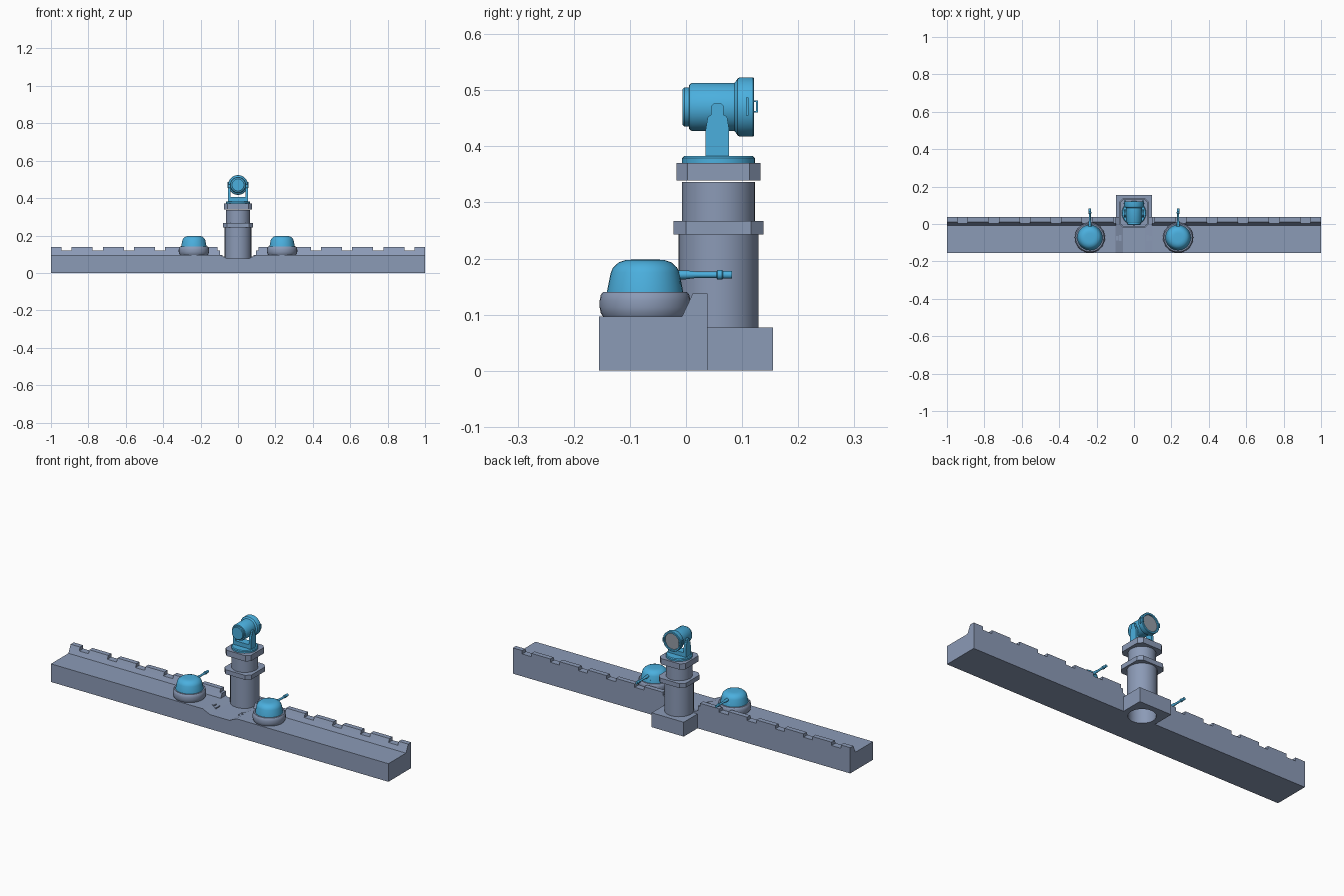
import bpy
import bmesh
import math
from mathutils import Matrix, Vector

if "Cube" in bpy.data.objects:
    bpy.data.objects.remove(bpy.data.objects["Cube"])


def material(name, color):
    m = bpy.data.materials.new(name)
    m.use_nodes = True
    m.diffuse_color = (*color, 1)
    m.node_tree.nodes["Principled BSDF"].inputs["Base Color"].default_value = (*color, 1)
    return m


STONE = material("slate grey", (0.26, 0.325, 0.47))
BLUE = material("sky blue", (0.07, 0.43, 0.73))
GLASS = material("lens grey", (0.30, 0.33, 0.38))


def finish(name, bm, mat, smooth=False):
    bmesh.ops.recalc_face_normals(bm, faces=bm.faces)
    mesh = bpy.data.meshes.new(name)
    bm.to_mesh(mesh)
    bm.free()
    mesh.materials.append(mat)
    ob = bpy.data.objects.new(name, mesh)
    bpy.context.collection.objects.link(ob)
    if smooth:
        bpy.ops.object.select_all(action="DESELECT")
        ob.select_set(True)
        bpy.context.view_layer.objects.active = ob
        bpy.ops.object.shade_smooth_by_angle(angle=math.radians(32))
    return ob


def prism(name, points, axis, lo, hi, mat):
    """Extrude an outline along x, y or z; points hold the other two axes in order."""
    def place(p, d):
        v = list(p)
        v.insert(axis, d)
        return v
    bm = bmesh.new()
    face = bm.faces.new([bm.verts.new(place(p, lo)) for p in points])
    new = bmesh.ops.extrude_face_region(bm, geom=[face])["geom"]
    offset = Vector(place((0, 0), hi - lo))
    bmesh.ops.translate(bm, vec=offset, verts=[v for v in new if isinstance(v, bmesh.types.BMVert)])
    return finish(name, bm, mat)


def box(name, x, y, z, mat):
    return prism(name, [(x[0], y[0]), (x[1], y[0]), (x[1], y[1]), (x[0], y[1])], 2, *z, mat)


def lathe(name, profile, center, mat, along_y=False, sides=32):
    """Revolve (radius, height) points and close both ends."""
    bm = bmesh.new()
    rings = [[bm.verts.new((r * math.cos(2 * math.pi * i / sides),
                            r * math.sin(2 * math.pi * i / sides), h))
              for i in range(sides)] for r, h in profile]
    for a, b in zip(rings, rings[1:]):
        for i in range(sides):
            j = (i + 1) % sides
            bm.faces.new((a[i], a[j], b[j], b[i]))
    bm.faces.new(rings[0])
    bm.faces.new(rings[-1])
    if along_y:
        bm.transform(Matrix.Rotation(-math.pi / 2, 4, "X"))
    bm.transform(Matrix.Translation(center))
    return finish(name, bm, mat, True)


def chamfered_square(half, cut, cy):
    c = half - cut
    pts = [(half, -c), (half, c), (c, half), (-c, half),
           (-half, c), (-half, -c), (-c, -half), (c, -half)]
    return [(x, y + cy) for x, y in pts]


DECK, PIT = 0.097, 0.077
TOWER_Y = 0.058

# Wall with a shallow sunken passage in the middle
half = [(1, 0), (1, DECK), (0.1, DECK), (0.058, PIT)]
wall = prism("wall", half + [(-x, z) for x, z in reversed(half)], 1, -0.155, 0.038, STONE)
tower_block = box("tower_block", (-0.095, 0.095), (-0.03, 0.155), (0, PIT), STONE)

# Parapet with merlons, and steps up from the passage
low = [(-0.007, DECK), (0.004, 0.12), (0.038, 0.12), (0.038, DECK)]
tall = [(0.004, 0.12), (0.012, 0.138), (0.038, 0.138), (0.038, 0.12)]
for side, s in (("left", 1), ("right", -1)):
    prism(f"parapet_{side}", low, 0, *sorted((s * 0.097, s)), STONE)
    for k in range(1, 7):
        a, b = k / 6 - 0.056, min(k / 6 + 0.056, 1)
        prism(f"merlon_{side}_{k}", tall, 0, *sorted((s * a, s * b)), STONE)
    for k in range(2):
        box(f"step_{side}_{k}", sorted((s * (0.066 + 0.016 * k), s * 0.1)),
            (-0.092 + 0.005 * k, -0.06 - 0.005 * k), (PIT - 0.01, 0.087 + 0.008 * k), STONE)

# Tower column, collars and hollow foot
column = lathe("tower_column", [(0.071, PIT - 0.002), (0.071, 0.245)], (0, TOWER_Y, 0), STONE)
prism("lower_collar", chamfered_square(0.08, 0.022, TOWER_Y), 2, 0.243, 0.267, STONE)
lathe("upper_column", [(0.065, 0.265), (0.065, 0.336)], (0, TOWER_Y, 0), STONE)
prism("upper_collar", chamfered_square(0.075, 0.02, TOWER_Y), 2, 0.339, 0.37, STONE)
cutter = lathe("shaft_cutter", [(0.066, -0.02), (0.066, 0.235)], (0, TOWER_Y, 0), STONE)
cutter.hide_render = True
for ob, top in ((wall, 0), (tower_block, 0), (column, 0)):
    mod = ob.modifiers.new("shaft", "BOOLEAN")
    mod.operation, mod.solver, mod.object = "DIFFERENCE", "EXACT", cutter
    bpy.context.view_layer.objects.active = ob
    bpy.ops.object.modifier_apply(modifier=mod.name)
bpy.data.objects.remove(cutter)

# Searchlight turntable and yoke
lathe("turntable", [(0.065, 0.369), (0.065, 0.379), (0.061, 0.383)], (0, TOWER_Y, 0), BLUE)
arm = [(-0.021, 0.382), (-0.021, 0.43), (-0.017, 0.453), (-0.011, 0.456), (-0.011, 0.472),
       (-0.007, 0.476)]
arm = [(y + 0.056, z) for y, z in arm + [(-y, z) for y, z in reversed(arm)]]
for side, s in (("left", 1), ("right", -1)):
    prism(f"yoke_arm_{side}", arm, 0, *sorted((s * 0.04, s * 0.053)), BLUE)
box("yoke_base", (-0.045, 0.045), (0.035, 0.077), (0.38, 0.405), BLUE)

# Searchlight body, hood facing the back with a recessed lens
lathe("searchlight", [(0.032, -0.006), (0.035, -0.003), (0.035, 0.005), (0.040, 0.006),
                      (0.043, 0.011), (0.043, 0.086), (0.046, 0.089), (0.051, 0.092),
                      (0.053, 0.097), (0.053, 0.119), (0.051, 0.121), (0.043, 0.121),
                      (0.042, 0.114)], (0, 0, 0.47), BLUE, True)
lathe("searchlight_lens", [(0.042, 0.112), (0.042, 0.115)], (0, 0, 0.47), GLASS, True)
for side, s in (("left", 1), ("right", -1)):
    x = sorted((s * 0.046, s * 0.05))
    box(f"hood_handle_{side}", x, (0.125, 0.128), (0.46, 0.482), BLUE)
    for k, z in enumerate((0.46, 0.479)):
        box(f"handle_end_{side}_{k}", x, (0.119, 0.126), (z, z + 0.003), BLUE)
    box(f"hood_rib_{side}", sorted((s * 0.05, s * 0.056)), (0.107, 0.111), (0.455, 0.487), BLUE)

# Two gun turrets aimed over the parapet
for side, s in (("left", 1), ("right", -1)):
    cx, cy = s * 0.236, -0.073
    lathe(f"turret_base_{side}", [(0.074, 0.095), (0.079, 0.103), (0.081, 0.113), (0.081, 0.125),
                                  (0.079, 0.135), (0.075, 0.14)], (cx, cy, 0), STONE)
    lathe(f"turret_dome_{side}", [(0.068, 0.139), (0.067, 0.146), (0.061, 0.175), (0.057, 0.184),
                                  (0.047, 0.193), (0.035, 0.197), (0.024, 0.198)],
          (cx, cy, 0), BLUE)
    lathe(f"gun_barrel_{side}", [(0.008, -0.04), (0.008, 0), (0.0055, 0.02), (0.0055, 0.054),
                                 (0.0085, 0.056), (0.0085, 0.064), (0.007, 0.066),
                                 (0.007, 0.082)], (cx, 0, 0.171), BLUE, True, 12)
    # Slanted cheek plates either side of the gun
    cheek = [(-0.045, 0.187), (-0.026, 0.187), (-0.008, 0.153), (-0.045, 0.16)]
    for k, t in (("outer", s), ("inner", -s)):
        prism(f"gun_cheek_{side}_{k}", cheek, 0,
              *sorted((cx + t * 0.009, cx + t * 0.017)), BLUE)
